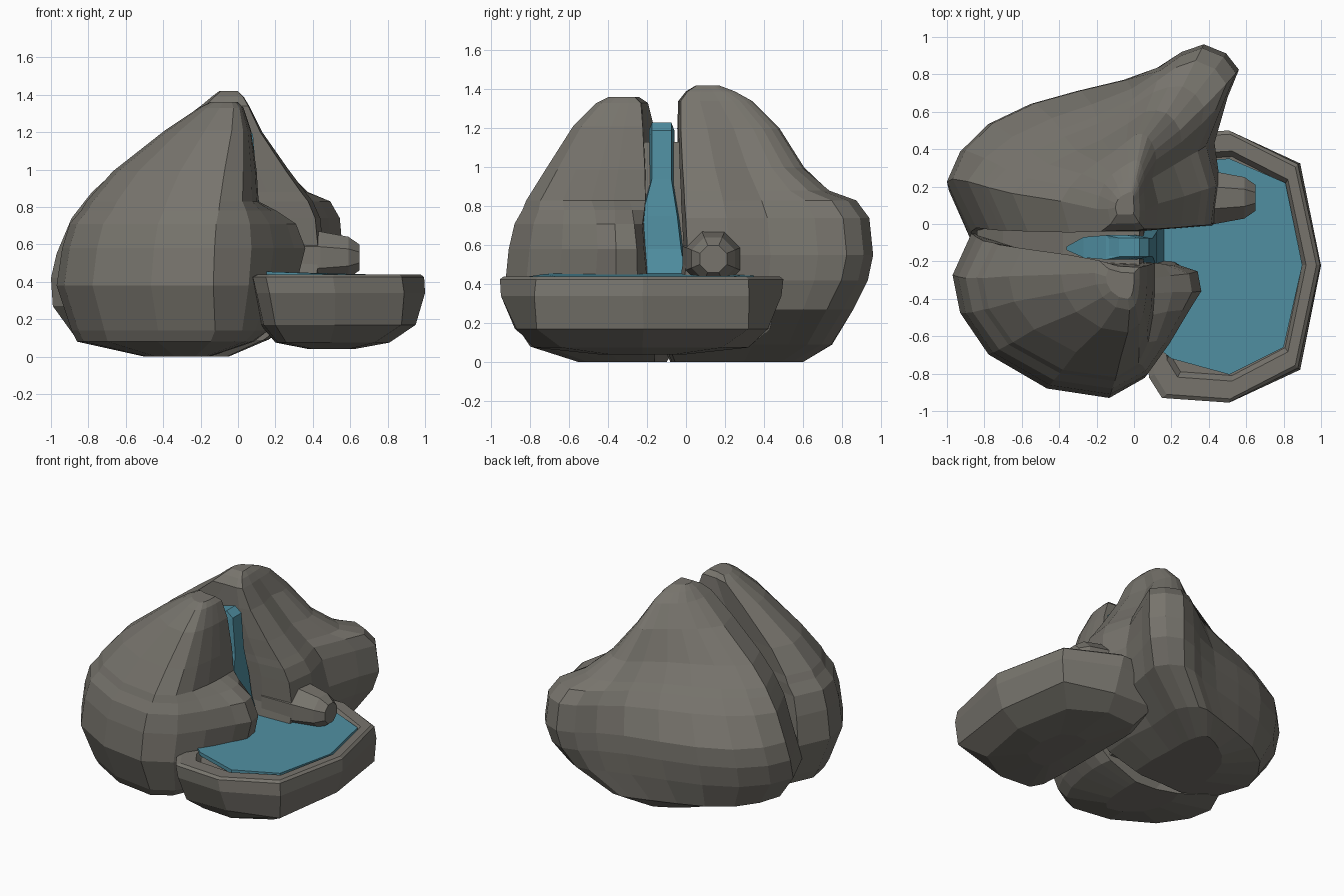
import bpy, bmesh
from math import cos, sin, pi


def material(name, rgb):
    m = bpy.data.materials.new(name)
    m.diffuse_color = (*rgb, 1)
    return m


stone = material("stone", (.185, .175, .152))
water = material("water", (.08, .275, .36))


def mesh_object(name, rings, mat=stone):
    """Skin a list of equal-length closed point rings and cap both ends."""
    bm = bmesh.new()
    rows = [[bm.verts.new(p) for p in r] for r in rings]
    n = len(rows[0])
    for a, b in zip(rows, rows[1:]):
        for i in range(n):
            j = (i + 1) % n
            bm.faces.new((a[i], a[j], b[j], b[i]))
    bm.faces.new(rows[0])
    bm.faces.new(rows[-1])
    bmesh.ops.recalc_face_normals(bm, faces=bm.faces)
    me = bpy.data.meshes.new(name)
    bm.to_mesh(me)
    bm.free()
    me.materials.append(mat)
    ob = bpy.data.objects.new(name, me)
    bpy.context.collection.objects.link(ob)
    return ob


def stack(name, outline, levels, bulge={}, dent={}):
    """Fit a plan outline into the box (z, x0, x1, y0, y1, k) of each level;
    bulge pushes single outline points outwards by k times an offset,
    dent hollows points on the upper slopes (z .55 to 1.35)."""
    xs, ys = [p[0] for p in outline], [p[1] for p in outline]
    ax, bx, ay, by = min(xs), max(xs), min(ys), max(ys)
    rings = []
    for z, x0, x1, y0, y1, k in levels:
        d = sin(pi * min(1, max(0, (z - .55) / .8)))
        ring = []
        for i, (x, y) in enumerate(outline):
            (u, v), (p, q) = bulge.get(i, (0, 0)), dent.get(i, (0, 0))
            ring.append((x0 + (x - ax) / (bx - ax) * (x1 - x0) + k * u + d * p,
                         y0 + (y - ay) / (by - ay) * (y1 - y0) + k * v + d * q,
                         z))
        rings.append(ring)
    return mesh_object(name, rings)


# Front rock: half-dome whose right side bulges into a shoulder over the pool
stack("front_rock",
    [(-.87, -.06), (-.97, -.28), (-.93, -.48), (-.78, -.70), (-.47, -.88),
     (-.14, -.93), (0, -.84), (.06, -.70), (.09, -.52), (.1, -.38),
     (.1, -.28), (.1, -.18), (-.4, -.16)],
    [(0, -.5, -.15, -.55, -.1, 0), (.08, -.86, .06, -.8, -.05, .1),
     (.14, -.89, .1, -.84, -.05, .25), (.38, -.97, .11, -.93, -.05, .8),
     (.58, -.94, .11, -.91, -.07, 1), (.71, -.90, .11, -.88, -.09, .8),
     (.78, -.84, .11, -.84, -.10, .38), (.83, -.81, .11, -.82, -.11, 0),
     (.99, -.67, .10, -.72, -.13, 0), (1.21, -.39, .07, -.58, -.165, 0),
     (1.33, -.21, .03, -.46, -.195, 0), (1.36, -.15, 0, -.4, -.24, 0)],
    {6: (.06, .02), 7: (.12, .05), 8: (.20, .06), 9: (.25, .02),
     10: (.23, .03), 11: (.12, -.03)})

# Back rock: the taller peak, bulging into an arm at the rear right
back = stack("back_rock",
    [(-.87, -.05), (-1, .22), (-.93, .38), (-.78, .53), (-.55, .64),
     (-.3, .71), (-.05, .77), (.13, .80), (.22, .80), (.30, .78),
     (.36, .73), (.41, .66), (.43, .58), (.43, .42), (.46, .2),
     (.43, -.02), (.2, -.04), (-.35, -.04)],
    [(0, -.5, -.05, -.08, .6, 0), (.09, -.86, .16, -.12, .72, .25),
     (.27, -.99, .4, -.1, .78, .55), (.42, -1, .45, -.04, .80, .85),
     (.55, -.97, .46, -.02, .80, 1), (.74, -.89, .44, -.03, .78, 1),
     (.83, -.82, .40, -.035, .73, .9), (.88, -.78, .36, -.035, .69, .35),
     (1.0, -.65, .27, -.04, .60, .05), (1.2, -.39, .13, -.045, .48, 0),
     (1.34, -.2, .06, -.04, .34, 0), (1.39, -.14, .03, 0, .25, 0),
     (1.42, -.1, 0, .05, .17, 0)],
    {7: (0, .04), 8: (.03, .12), 9: (.07, .18), 10: (.13, .18),
     11: (.15, .16), 12: (.07, .09)},
    {2: (.04, -.04), 3: (.06, -.08), 4: (.06, -.09), 5: (.04, -.08),
     6: (.02, -.04), 13: (-.04, 0)})

# Small eight-sided nub above the pool, merged into the back rock
nub = mesh_object("back_nub",
    [[(x, .14 + r * cos((k + .5) * pi / 4), .53 + r * sin((k + .5) * pi / 4))
      for k in range(8)]
     for x, r in [(.2, .17), (.44, .15), (.59, .12), (.65, .075)]])
m = back.modifiers.new("union", 'BOOLEAN')
m.operation, m.solver, m.object = 'UNION', 'EXACT', nub
bpy.context.view_layer.objects.active = back
bpy.ops.object.modifier_apply(modifier=m.name)
bpy.data.objects.remove(nub)

# Rock bed that fills the cleft behind the waterfall
bed = [(-.8, .12), (-.84, .45), (-.7, .64), (-.38, .94), (-.1, 1.12),
       (.03, 1.13), (.05, .9), (.07, .5), (.07, .12)]
mesh_object("cleft_rock", [[(x, y, z) for x, z in bed] for y in (-.22, .02)])

# Pool basin with rounded underside and raised rim
stack("pool_basin",
    [(.08, -.82), (.15, -.93), (.51, -.955), (.88, -.77), (1, -.22),
     (.88, .32), (.51, .5), (.15, .48), (.06, .3), (.06, -.5)],
    [(.04, .38, .62, -.45, 0, 0), (.075, .2, .81, -.78, .32, 0),
     (.17, .12, .95, -.87, .42, 1), (.34, .08, 1, -.95, .49, .2),
     (.425, .06, .995, -.955, .5, 0), (.44, .09, .975, -.935, .48, 0),
     (.44, .16, .92, -.84, .39, 0), (.40, .18, .90, -.81, .36, 0)],
    {1: (0, -.03), 3: (.03, -.06), 5: (.03, .06), 7: (0, .03)})

# Pool water, slightly higher where the fall lands
pool = [(.05, -.6), (.2, -.72), (.51, -.805), (.8, -.66), (.9, -.22),
        (.81, .22), (.51, .35), (.2, .33), (.05, .2)]
mesh_object("pool_water", [[(x, y, z + .04 * max(0, .6 - x)) for x, y in pool]
                           for z in (.41, .437)], water)

# Waterfall ribbon: (x, z, y0, y1) from the source down to the pool
fall = [(-.29, 1.04, -.14, -.12), (-.2, 1.12, -.18, -.07),
        (-.08, 1.2, -.19, -.06), (.03, 1.23, -.19, -.06),
        (.08, 1.19, -.19, -.06), (.1, .94, -.19, -.06),
        (.12, .75, -.24, -.03), (.13, .58, -.24, -.01), (.16, .455, -.25, .01)]
mesh_object("waterfall", [[(x - .07, y0, z - .04), (x, y0 + .015, z),
                           (x, y1 - .015, z), (x - .07, y1, z - .04)]
                          for x, z, y0, y1 in fall], water)
